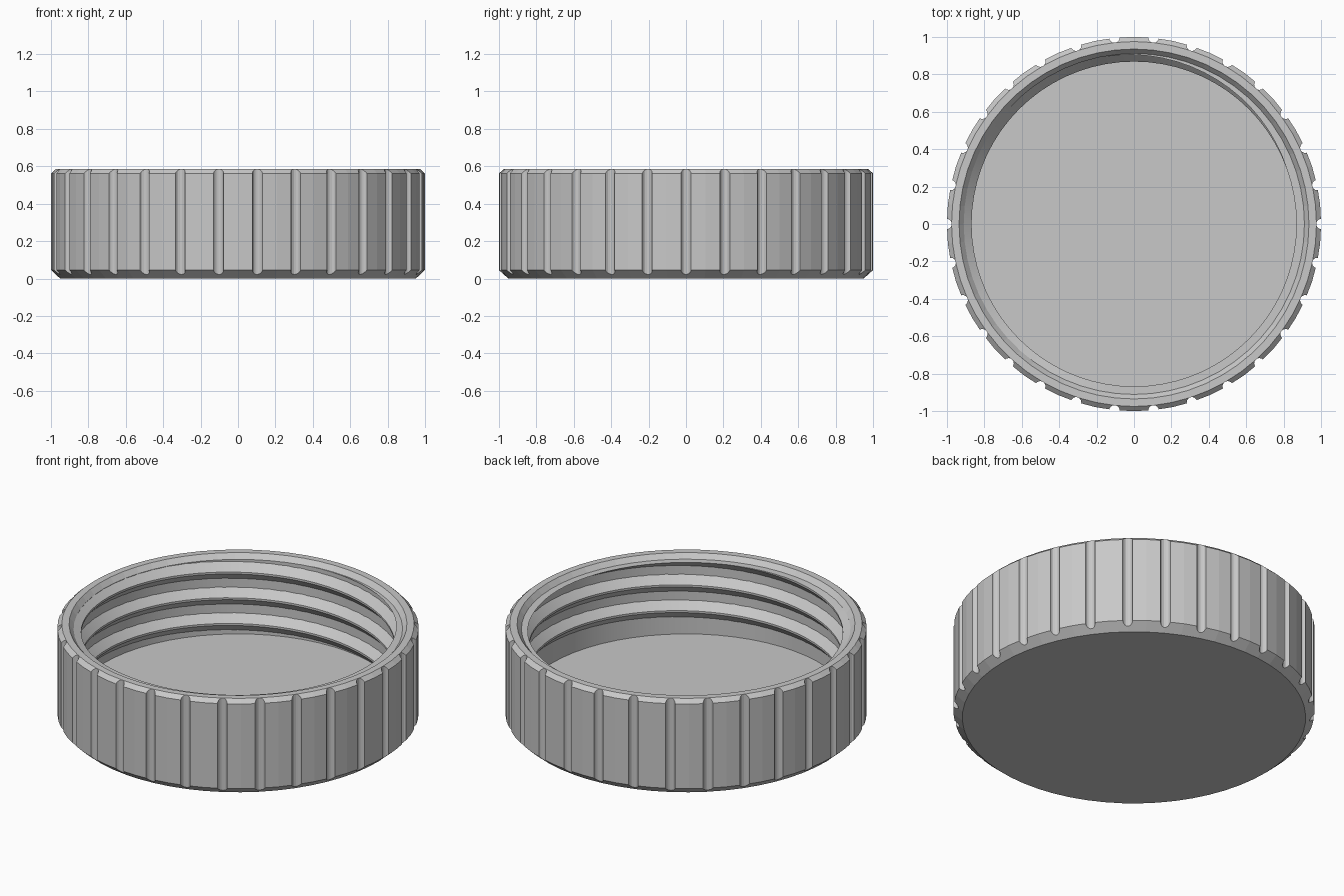
import bpy, bmesh, math
from mathutils import Matrix

if "Cube" in bpy.data.objects:
    bpy.data.objects.remove(bpy.data.objects["Cube"])

grey = bpy.data.materials.new("light_grey_plastic")
grey.use_nodes = True
colour = (0.58, 0.58, 0.58, 1)
grey.diffuse_color = colour
grey.node_tree.nodes["Principled BSDF"].inputs["Base Color"].default_value = colour


def add_object(name, bm):
    bmesh.ops.recalc_face_normals(bm, faces=bm.faces[:])
    mesh = bpy.data.meshes.new(name)
    bm.to_mesh(mesh)
    bm.free()
    mesh.materials.append(grey)
    obj = bpy.data.objects.new(name, mesh)
    bpy.context.collection.objects.link(obj)
    return obj


def polar(r, angle, z):
    return (r * math.cos(angle), r * math.sin(angle), z)


HEIGHT, FLOOR, WALL = 0.585, 0.1, 0.91
SIDES, GRIPS = 60, 30

# Cap body: lathed cup with chamfered outer and inner edges
profile = [(0.95, 0), (1, 0.045), (1, 0.562), (0.975, HEIGHT),
           (0.935, HEIGHT), (WALL, 0.555), (WALL, FLOOR)]
bm = bmesh.new()
rings = [[bm.verts.new(polar(r, math.tau * i / SIDES, z)) for i in range(SIDES)]
         for r, z in profile]
for a, b in zip(rings, rings[1:]):
    for i in range(SIDES):
        j = (i + 1) % SIDES
        bm.faces.new((a[i], a[j], b[j], b[i]))
bm.faces.new(rings[0])
bm.faces.new(rings[-1])
body = add_object("cap_body", bm)

# Grip grooves: a ring of round cutters taken out of the outer wall
bm = bmesh.new()
for i in range(GRIPS):
    place = Matrix.Translation(polar(1.002, math.tau * i / GRIPS, 0.3))
    bmesh.ops.create_cone(bm, cap_ends=True, segments=16, radius1=0.028,
                          radius2=0.028, depth=1, matrix=place)
cutter = add_object("groove_cutter", bm)
cutter.hide_render = True
cut = body.modifiers.new("grooves", "BOOLEAN")
cut.operation = "DIFFERENCE"
cut.solver = "EXACT"
cut.object = cutter
bpy.context.view_layer.objects.active = body
bpy.ops.object.modifier_apply(modifier=cut.name)
bpy.data.objects.remove(cutter)

# Smooth inner wall, faceted outside
for face in body.data.polygons:
    inside = face.center.xy.length < 0.93 and abs(face.normal.z) < 0.1
    face.use_smooth = inside

# Screw thread: V-shaped ridge winding up the inner wall
PITCH, HALF, CREST = 0.157, 0.055, 0.868
STEP = 5
start, end = -720, 460
bm = bmesh.new()
sections = []
for deg in range(start, end + 1, STEP):
    middle = 0.495 + PITCH * (deg - 135) / 360
    fade = min(1, (deg - start) / 40, (end - deg) / 80)
    crest = WALL - (WALL - CREST) * fade
    shape = [(WALL + 0.003, -HALF), (crest, -0.006), (crest, 0.006), (WALL + 0.003, HALF)]
    sections.append([bm.verts.new(polar(r, math.radians(deg),
                                        max(FLOOR - 0.01, min(0.556, middle + dz))))
                     for r, dz in shape])
for a, b in zip(sections, sections[1:]):
    for k in range(4):
        n = (k + 1) % 4
        bm.faces.new((a[k], a[n], b[n], b[k]))
bm.faces.new(sections[0])
bm.faces.new(sections[-1])
thread = add_object("screw_thread", bm)
bpy.ops.object.select_all(action="DESELECT")
thread.select_set(True)
bpy.context.view_layer.objects.active = thread
bpy.ops.object.shade_smooth_by_angle(angle=math.radians(25))
